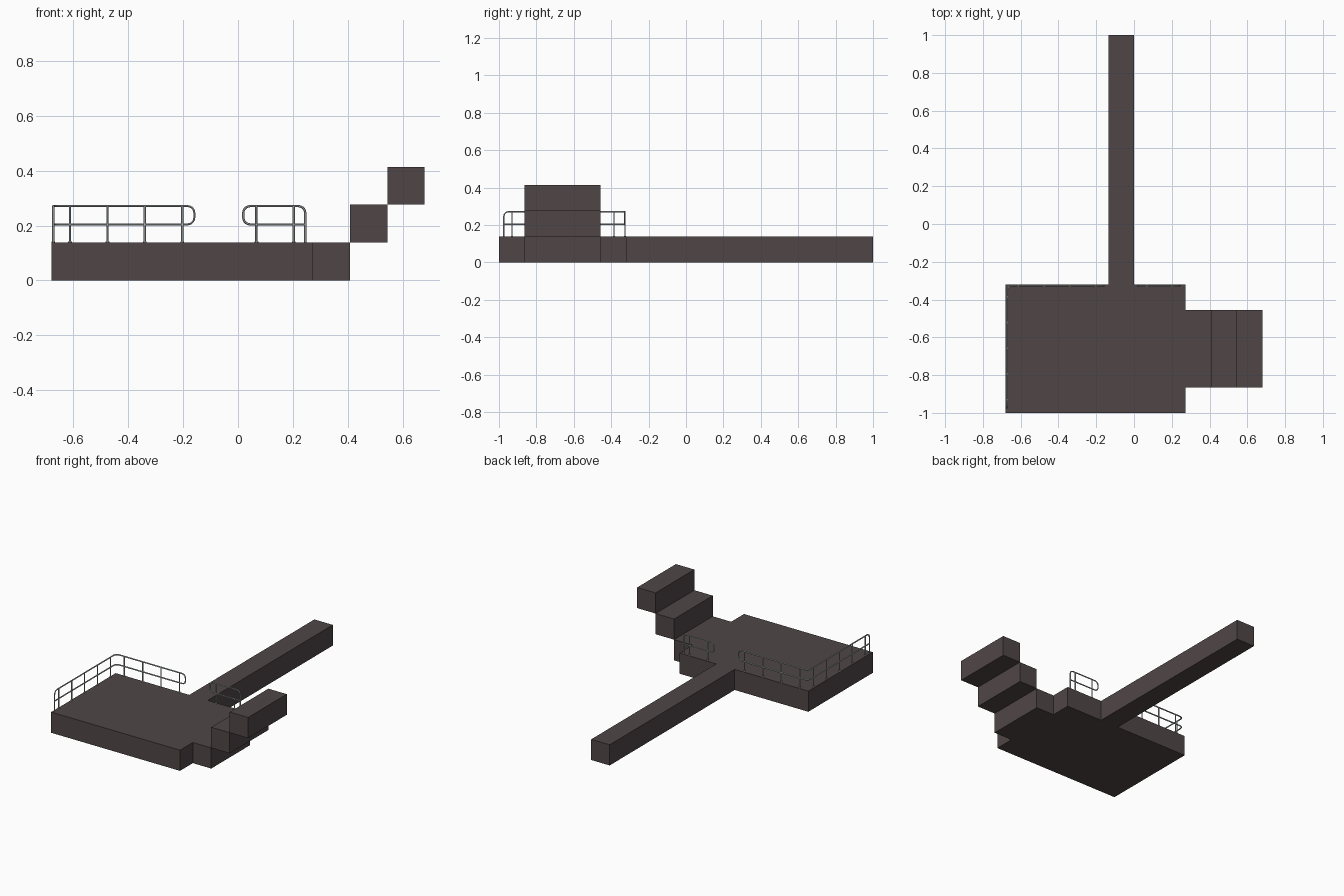
import bpy, bmesh
from mathutils import Vector

if "Cube" in bpy.data.objects:
    bpy.data.objects.remove(bpy.data.objects["Cube"])

U = 0.1362          # module size
H = 0.138           # deck thickness
X0, X1 = -0.680, 0.2715
Y0, Y1 = -1.0, -0.319


def material(name, rgb):
    m = bpy.data.materials.new(name)
    m.diffuse_color = (*rgb, 1)
    m.use_nodes = True
    m.node_tree.nodes["Principled BSDF"].inputs["Base Color"].default_value = m.diffuse_color
    return m


CONCRETE = material("dark brown grey", (0.080, 0.061, 0.062))
STEEL = material("light steel grey", (0.42, 0.45, 0.45))


def prism(name, outline, z0, z1):
    """Extrude a flat outline between two heights."""
    bm = bmesh.new()
    face = bm.faces.new([bm.verts.new((x, y, z0)) for x, y in outline])
    ext = bmesh.ops.extrude_face_region(bm, geom=[face])
    top = [v for v in ext["geom"] if isinstance(v, bmesh.types.BMVert)]
    bmesh.ops.translate(bm, verts=top, vec=(0, 0, z1 - z0))
    bmesh.ops.recalc_face_normals(bm, faces=bm.faces)
    me = bpy.data.meshes.new(name)
    bm.to_mesh(me)
    bm.free()
    me.materials.append(CONCRETE)
    ob = bpy.data.objects.new(name, me)
    bpy.context.collection.objects.link(ob)


def rounded(points, r, steps=5):
    """Replace the inner corners of a path with curved bends."""
    pts = [Vector(p) for p in points]
    out = [pts[0]]
    for a, b, c in zip(pts, pts[1:], pts[2:]):
        p, q = b + (a - b).normalized() * r, b + (c - b).normalized() * r
        for i in range(steps + 1):
            t = i / steps
            ctrl = b * 0.8 + (p + q) * 0.1
            out.append(p * (1 - t) ** 2 + ctrl * 2 * t * (1 - t) + q * t ** 2)
    return out + [pts[-1]]


def tubes(name, paths, radius):
    """All pipes of one part as a bevelled curve turned into a mesh."""
    cu = bpy.data.curves.new(name, "CURVE")
    cu.dimensions = "3D"
    cu.bevel_depth = radius
    cu.bevel_resolution = 1
    cu.use_fill_caps = True
    for path in paths:
        sp = cu.splines.new("POLY")
        sp.points.add(len(path) - 1)
        for pt, co in zip(sp.points, path):
            pt.co = (*co, 1)
    cu.materials.append(STEEL)
    ob = bpy.data.objects.new(name, cu)
    bpy.context.collection.objects.link(ob)
    bpy.ops.object.select_all(action="DESELECT")
    bpy.context.view_layer.objects.active = ob
    ob.select_set(True)
    bpy.ops.object.convert(target="MESH")
    bpy.ops.object.shade_smooth_by_angle(angle=1.0)


# Deck, long walkway and lowest step in one outline
SX = [X1 + U * i for i in range(4)]
SY0, SY1 = -0.8645, -0.4565
prism("deck_and_walkway", [
    (X0, Y0), (X1, Y0), (X1, SY0), (SX[1], SY0), (SX[1], SY1), (X1, SY1),
    (X1, Y1), (0, Y1), (0, 1), (-U, 1), (-U, Y1), (X0, Y1)], 0, H)

# Upper steps
for i in (1, 2):
    a, b = SX[i], SX[i + 1]
    prism(f"step_{i}", [(a, SY0), (b, SY0), (b, SY1), (a, SY1)], H * i, H * (i + 1))

# Railings
R = 0.0042
TOP, MID = 0.271, 0.204
RX, RY = -0.673, -0.3265   # railing lines
SIDE_END, BACK_END = -0.974, -0.159
GATE_A, GATE_B = 0.019, 0.245

corner_rail = rounded([(RX, SIDE_END, H), (RX, SIDE_END, TOP), (RX, RY, TOP),
                       (BACK_END, RY, TOP), (BACK_END, RY, MID),
                       (RX, RY, MID), (RX, SIDE_END, MID)], 0.025)
tubes("corner_handrail", [corner_rail], R)

short_rail = rounded([(GATE_B, RY, H), (GATE_B, RY, TOP), (GATE_A, RY, TOP),
                      (GATE_A, RY, MID), (GATE_B, RY, MID)], 0.025)
tubes("short_handrail", [short_rail], R)

# Posts and their foot plates
posts = [(RX, -0.930 + U * i) for i in range(5)]
posts += [(-0.612 + U * i, RY) for i in range(4)]
posts += [(0.067, RY), (0.203, RY)]
tubes("railing_posts", [[(x, y, H), (x, y, TOP)] for x, y in posts], R)
tubes("post_feet", [[(x, y, H), (x, y, H + 0.004)] for x, y in posts], 0.007)
